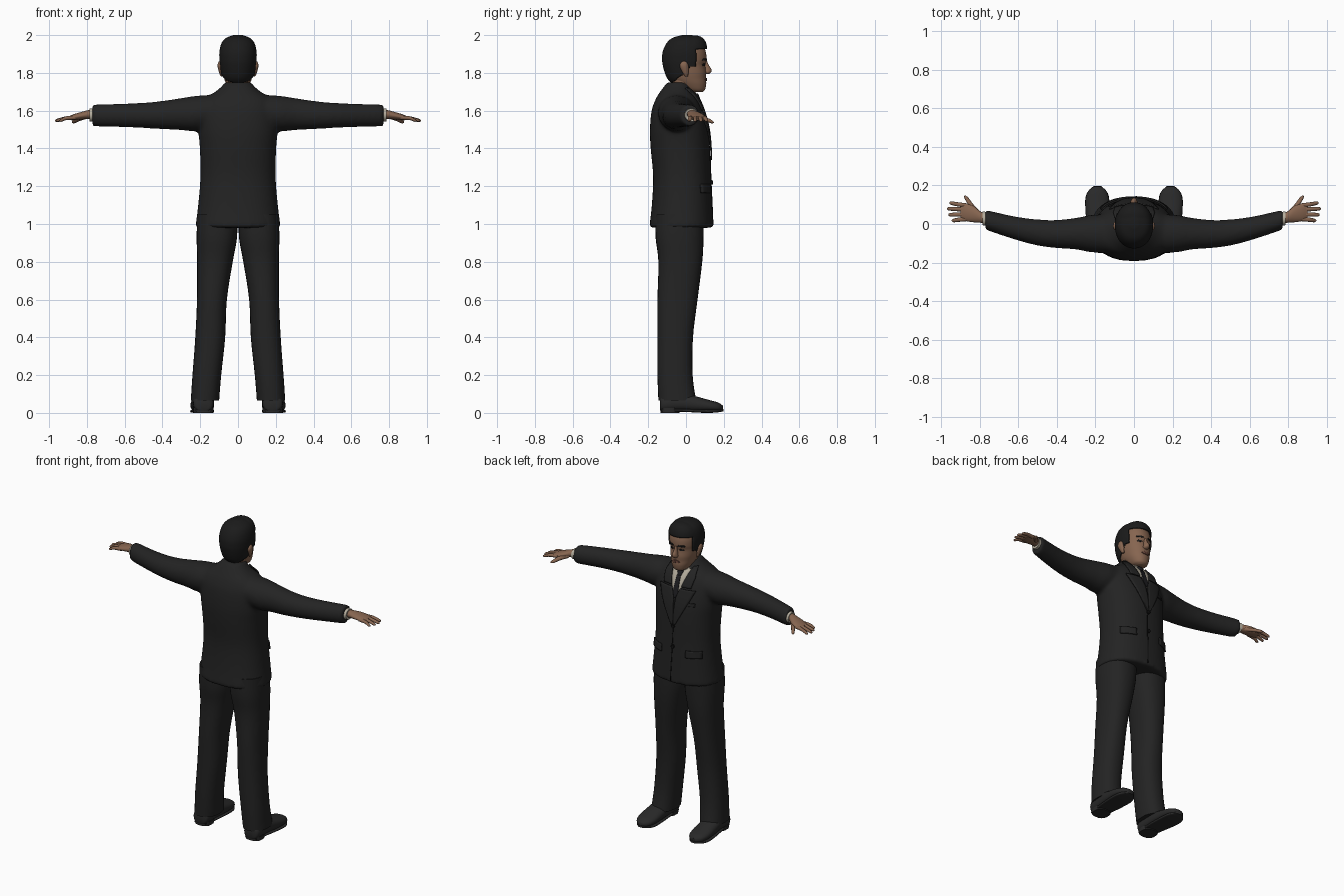
import bpy, bmesh, math
from mathutils import Vector
from mathutils.bvhtree import BVHTree

if "Cube" in bpy.data.objects:
    bpy.data.objects.remove(bpy.data.objects["Cube"])


def material(name, *rgb):
    m = bpy.data.materials.new(name)
    m.use_nodes = True
    m.diffuse_color = (*rgb, 1)
    node = m.node_tree.nodes["Principled BSDF"]
    node.inputs["Base Color"].default_value = (*rgb, 1)
    node.inputs["Roughness"].default_value = 0.8
    return m


SUIT = material("suit_black", .017, .017, .017)
HAIR = material("hair_black", .011, .011, .011)
SKIN = material("skin_brown", .24, .13, .08)
LIPS = material("lip_brown", .16, .07, .05)
SHIRT = material("shirt_cream", .46, .42, .34)
TIE = material("tie_black", .012, .012, .014)
SHOE = material("shoe_charcoal", .022, .022, .022)
SEAM = material("seam_black", .006, .006, .006)


def finish(name, bm, mat, mirror=False, thick=0):
    """Turn a bmesh into a smooth shaded object."""
    bmesh.ops.recalc_face_normals(bm, faces=bm.faces)
    mesh = bpy.data.meshes.new(name)
    bm.to_mesh(mesh)
    bm.free()
    mesh.materials.append(mat)
    ob = bpy.data.objects.new(name, mesh)
    bpy.context.collection.objects.link(ob)
    bpy.ops.object.select_all(action='DESELECT')
    ob.select_set(True)
    bpy.context.view_layer.objects.active = ob
    bpy.ops.object.shade_smooth_by_angle(angle=math.radians(50))
    if thick:
        mod = ob.modifiers.new("thickness", 'SOLIDIFY')
        mod.thickness, mod.offset = thick, 0
    if mirror:
        mod = ob.modifiers.new("mirror", 'MIRROR')
        mod.use_mirror_merge = False
    return ob


def curve_through(rings, steps):
    """Catmull-Rom interpolation of ring parameters."""
    out = []
    for i in range(len(rings) - 1):
        a, b, c, d = (rings[max(0, min(len(rings) - 1, i + k))] for k in (-1, 0, 1, 2))
        for s in range(steps):
            t = s / steps
            out.append([q + .5 * t * (r - p + t * (2 * p - 5 * q + 4 * r - e + t * (3 * (q - r) + e - p)))
                        for p, q, r, e in zip(a, b, c, d)])
    return out + [list(rings[-1])]


def add_loft(bm, axis, rings, n=28, power=2.0, steps=4, flip=1):
    """Superellipse rings (position, centre a, centre b, radius a, radius b) along an axis."""
    loops = []
    for t, a, b, ra, rb in curve_through(rings, steps):
        loop = []
        for k in range(n):
            c, s = math.cos(math.tau * k / n), math.sin(math.tau * k / n)
            u = a + ra * math.copysign(abs(c) ** (2 / power), c)
            v = b + rb * math.copysign(abs(s) ** (2 / power), s)
            p = {'x': (t, u, v), 'y': (u, t, v), 'z': (u, v, t)}[axis]
            loop.append(bm.verts.new((p[0] * flip, p[1], p[2])))
        loops.append(loop)
    for lo, hi in zip(loops, loops[1:]):
        for k in range(n):
            j = (k + 1) % n
            bm.faces.new((lo[k], lo[j], hi[j], hi[k]))
    bm.faces.new(loops[0])
    bm.faces.new(loops[-1])


def loft(name, axis, rings, mat, mirror=False, **kw):
    bm = bmesh.new()
    add_loft(bm, axis, rings, **kw)
    return finish(name, bm, mat, mirror)


def surface(ob):
    return BVHTree.FromObject(ob, bpy.context.evaluated_depsgraph_get())


def plate(name, tree, rows, mat, lift=.003, mirror=False, thick=.005, cols=6, steps=6):
    """Thin panel laid on a surface; rows are (height, x start, x end)."""
    bm = bmesh.new()
    grid = []
    for i in range((len(rows) - 1) * steps + 1):
        k = min(i // steps, len(rows) - 2)
        z, x0, x1 = Vector(rows[k]).lerp(Vector(rows[k + 1]), i / steps - k)
        line = []
        for c in range(cols + 1):
            x = x0 + (x1 - x0) * c / cols
            hit, normal = tree.ray_cast(Vector((x, 1, z)), Vector((0, -1, 0)))[:2]
            line.append(bm.verts.new(hit + normal * lift if hit else (x, 0, z)))
        grid.append(line)
    for lo, hi in zip(grid, grid[1:]):
        for c in range(cols):
            bm.faces.new((lo[c], lo[c + 1], hi[c + 1], hi[c]))
    return finish(name, bm, mat, mirror, thick)


# Jacket: torso and sleeves fused into one cloth surface
bm = bmesh.new()
add_loft(bm, 'z', [(.98, 0, -.025, .226, .17), (1.1, 0, -.021, .211, .16), (1.25, 0, -.021, .199, .153),
                   (1.4, 0, -.03, .202, .157), (1.5, 0, -.037, .21, .154), (1.6, 0, -.045, .205, .137),
                   (1.66, 0, -.047, .18, .114), (1.7, 0, -.05, .12, .087), (1.735, 0, -.045, .08, .066),
                   (1.75, 0, -.04, .072, .058)], n=48, power=2.3)
for side in (1, -1):
    add_loft(bm, 'x', [(.12, -.05, 1.6, .1, .085), (.22, -.05, 1.585, .097, .094), (.3, -.05, 1.582, .082, .085),
                       (.4, -.052, 1.577, .073, .075), (.5, -.044, 1.575, .068, .067),
                       (.62, -.02, 1.575, .06, .062), (.77, .022, 1.575, .052, .058)], flip=side)
jacket = finish("jacket", bm, SUIT)
remesh = jacket.modifiers.new("fuse", 'REMESH')
remesh.mode, remesh.voxel_size, remesh.use_smooth_shade = 'VOXEL', .011, True
soften = jacket.modifiers.new("soften", 'SMOOTH')
soften.iterations = 8
cloth = surface(jacket)

# Shirt front, tie, lapels, pockets and buttons laid on the jacket
plate("shirt_front", cloth, [(1.53, -.006, .006), (1.6, -.034, .034), (1.7, -.062, .062)], SHIRT, .002)
plate("tie_blade", cloth, [(1.53, -.005, .005), (1.56, -.018, .018), (1.66, -.012, .012)], TIE, .006)
loft("tie_knot", 'z', [(1.64, 0, .068, .01, .01), (1.66, 0, .062, .017, .014), (1.69, 0, .052, .02, .012)], TIE)
plate("lapels", cloth, [(1.36, 0, .012), (1.45, .002, .06), (1.53, .008, .1), (1.59, .028, .125)],
      SUIT, .006, True, .008)
plate("collar_leaves", cloth, [(1.6, .034, .095), (1.66, .052, .105), (1.715, .068, .088)],
      SUIT, .006, True, .008)
plate("front_seam", cloth, [(.995, .01, .016), (1.36, 0, .005)], SEAM, .001, thick=.003)
plate("pocket_flaps", cloth, [(1.165, .085, .17), (1.21, .085, .17)], SUIT, .005, True, .008)
plate("breast_pocket", cloth, [(1.495, -.13, -.06), (1.515, -.13, -.06)], SUIT, .004, thick=.007)
for label, z in (("upper", 1.35), ("lower", 1.22)):
    plate(label + "_button", cloth, [(z - .012, -.004, .004), (z, -.012, .012), (z + .012, -.004, .004)],
          SEAM, .005, thick=.008)

# Shirt collar tilted down toward the chest, and shirt cuffs
collar = loft("shirt_collar", 'z', [(1.65, 0, -.014, .074, .068), (1.69, 0, -.014, .071, .066),
                                    (1.722, 0, -.012, .067, .064)], SHIRT)
for v in collar.data.vertices:
    v.co.z -= .4 * (v.co.y + .012)
loft("shirt_cuffs", 'x', [(.73, .02, 1.577, .036, .036), (.786, .03, 1.577, .036, .034)], SHIRT, True)

# Trousers
loft("trouser_legs", 'z', [(.065, .175, -.046, .075, .1), (.2, .165, -.058, .076, .093),
                           (.4, .147, -.057, .079, .094), (.6, .138, -.045, .079, .106),
                           (.8, .122, -.03, .094, .116), (.93, .112, -.034, .107, .127),
                           (1.05, .11, -.034, .105, .127)], SUIT, True, power=2.3)

# Shoes with soles and heels
loft("shoes", 'y', [(-.137, .183, .045, .03, .03), (-.12, .183, .05, .052, .046), (-.03, .185, .056, .058, .05),
                    (.05, .188, .046, .062, .042), (.12, .19, .037, .062, .032), (.17, .19, .031, .048, .024),
                    (.195, .19, .026, .018, .012)], SHOE, True, power=2.3)
loft("soles", 'y', [(-.13, .183, .014, .04, .008), (-.03, .185, .014, .055, .008), (.1, .19, .009, .063, .009),
                    (.16, .19, .01, .054, .008), (.198, .19, .014, .018, .006)], SHOE, True, power=4)
loft("heels", 'z', [(0, .183, -.085, .052, .05), (.025, .183, -.085, .053, .051)], SHOE, True, power=2.6)

# Hands: palm, four fingers and a thumb
loft("palms", 'x', [(.75, .025, 1.58, .026, .024), (.79, .034, 1.58, .028, .023), (.83, .05, 1.573, .041, .02),
                    (.87, .06, 1.565, .045, .016), (.9, .065, 1.56, .036, .009)], SKIN, True)
for label, base, tip, reach in (("little", .026, .018, .945), ("ring", .05, .048, .962),
                                ("middle", .074, .079, .968), ("index", .095, .108, .957)):
    loft(label + "_fingers", 'x', [(.86, base, 1.563, .011, .011), (.91, (base + tip) / 2, 1.56, .011, .01),
                                   (reach - .01, tip, 1.549, .009, .008), (reach, tip, 1.547, .003, .003)],
         SKIN, True, n=12)
loft("thumbs", 'y', [(.065, .815, 1.567, .017, .014), (.1, .845, 1.556, .014, .012),
                     (.135, .868, 1.542, .011, .009), (.147, .875, 1.538, .003, .003)], SKIN, True, n=12)

# Neck and head
loft("neck", 'z', [(1.64, 0, -.018, .062, .058), (1.7, 0, -.014, .06, .058), (1.78, 0, -.02, .064, .06)], SKIN)
head = loft("head", 'z', [(1.698, 0, .062, .025, .024), (1.71, 0, .048, .045, .052), (1.74, 0, .028, .062, .079),
                          (1.77, 0, .01, .073, .096), (1.8, 0, .003, .08, .104), (1.84, 0, -.005, .085, .107),
                          (1.87, 0, -.004, .088, .112), (1.91, 0, -.004, .088, .109),
                          (1.95, 0, -.003, .079, .092), (1.975, 0, -.001, .059, .067),
                          (1.99, 0, .004, .02, .023)], SKIN, n=64, power=2.15, steps=6)

# Hair: shell lifted from the scalp above the hairline
def hairline(y):
    if y > .05:
        return 1.925
    return 1.835 if y > .015 else max(1.755, 1.805 + .7 * y)


bm = bmesh.new()
bm.from_mesh(head.data)
bare = [f for f in bm.faces if f.calc_center_median().z < hairline(f.calc_center_median().y)]
bmesh.ops.delete(bm, geom=bare, context='FACES')
bm.normal_update()
for v, normal in [(v, v.normal.copy()) for v in bm.verts]:
    quiff = max(0, v.co.y - .03) * max(0, v.co.z - 1.92) * 5
    v.co += normal * (.006 + quiff)
finish("hair", bm, HAIR, thick=.009)

# Face details
face = surface(head)
loft("nose", 'z', [(1.793, 0, .108, .01, .012), (1.802, 0, .11, .018, .022), (1.818, 0, .11, .015, .025),
                   (1.84, 0, .104, .01, .017), (1.866, 0, .1, .008, .01)], SKIN, n=16)
plate("eyes", face, [(1.837, .026, .044), (1.843, .02, .049), (1.849, .026, .044)], HAIR, .001, True, .002)
plate("eyebrows", face, [(1.866, .015, .056), (1.875, .018, .052)], HAIR, .002, True, .004)
plate("lips", face, [(1.757, 0, .014), (1.765, 0, .027), (1.774, 0, .012)], LIPS, .002, True, .006)
loft("ears", 'z', [(1.782, .085, .002, .006, .008), (1.8, .09, -.002, .01, .015), (1.835, .095, -.01, .013, .023),
                   (1.855, .095, -.01, .01, .016), (1.862, .094, -.01, .004, .006)], SKIN, True, n=16)
